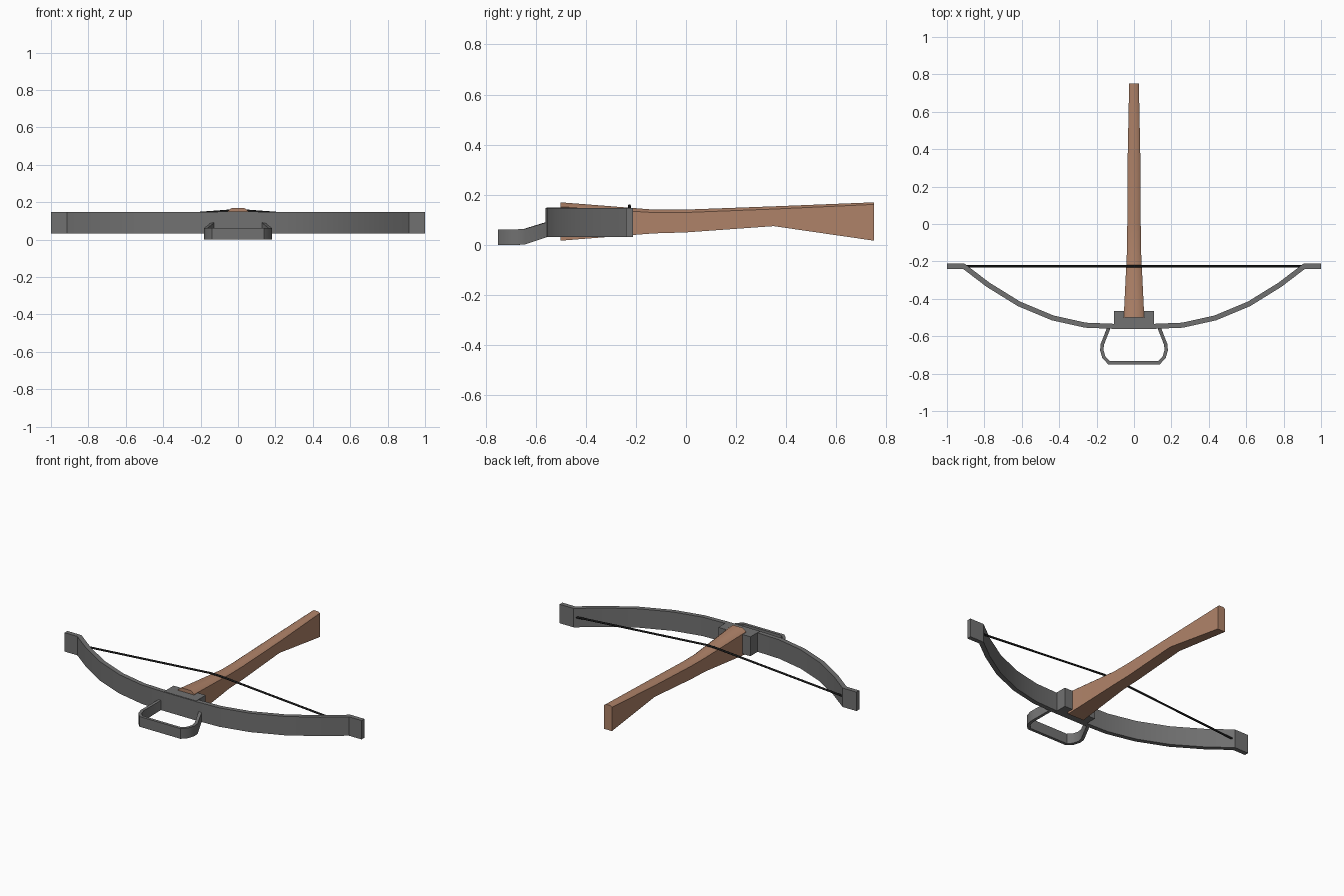
import bpy, bmesh, math
from mathutils import Vector

if "Cube" in bpy.data.objects:
    bpy.data.objects.remove(bpy.data.objects["Cube"])


def material(name, rgb):
    m = bpy.data.materials.new(name)
    m.diffuse_color = (*rgb, 1)
    m.use_nodes = True
    m.node_tree.nodes["Principled BSDF"].inputs["Base Color"].default_value = m.diffuse_color
    return m


STEEL = material("grey steel", (0.165, 0.165, 0.165))
WOOD = material("brown wood", (0.43, 0.225, 0.14))
CORD = material("black cord", (0.01, 0.01, 0.01))


def loft(name, rings, mat, smooth=None):
    """Skin a list of equal-length closed rings and cap both ends."""
    bm = bmesh.new()
    rows = [[bm.verts.new(p) for p in r] for r in rings]
    n = len(rows[0])
    for a, b in zip(rows, rows[1:]):
        for i in range(n):
            j = (i + 1) % n
            bm.faces.new((a[i], a[j], b[j], b[i]))
    bm.faces.new(rows[0])
    bm.faces.new(rows[-1][::-1])
    bmesh.ops.recalc_face_normals(bm, faces=bm.faces)
    me = bpy.data.meshes.new(name)
    bm.to_mesh(me)
    bm.free()
    ob = bpy.data.objects.new(name, me)
    bpy.context.collection.objects.link(ob)
    me.materials.append(mat)
    if smooth:
        bpy.context.view_layer.objects.active = ob
        ob.select_set(True)
        bpy.ops.object.shade_smooth_by_angle(angle=math.radians(smooth))
        ob.select_set(False)
    return ob


def band(name, half, thick, mat, smooth=None):
    """Upright strip along a mirrored path of (x, y, z low, z high)."""
    path = [(-x, y, a, b) for x, y, a, b in half] + half[::-1]
    pts = [Vector(p[:2]) for p in path]
    rings = []
    for i, (x, y, lo, hi) in enumerate(path):
        d1 = (pts[i] - pts[i - 1]).normalized() if i else None
        d2 = (pts[i + 1] - pts[i]).normalized() if i + 1 < len(pts) else d1
        d1 = d1 or d2
        t = (d1 + d2).normalized()
        off = Vector((-t.y, t.x)) * thick / 2 / max(t.dot(d1), 0.5)
        rings.append([(x + off.x, y + off.y, lo), (x + off.x, y + off.y, hi),
                      (x - off.x, y - off.y, hi), (x - off.x, y - off.y, lo)])
    return loft(name, rings, mat, smooth)


# Bow: one bent steel strip with flat tips
bow_path = [(1.0, -0.226), (0.91, -0.226), (0.78, -0.325), (0.615, -0.427),
            (0.435, -0.502), (0.26, -0.541), (0.11, -0.547)]
band("bow", [(x, y, 0.032, 0.147) for x, y in bow_path], 0.027, STEEL, 25)

# Foot stirrup: loop that drops forward below the bow
stirrup = [(0.134, -0.553, 0.033, 0.092), (0.170, -0.645, 0.002, 0.064),
           (0.172, -0.675, 0, 0.062), (0.161, -0.713, 0, 0.062),
           (0.134, -0.741, 0, 0.062)]
band("stirrup", stirrup, 0.018, STEEL, 40)

# Mounting block joining bow and stock
loft("mounting_block", [[(-0.108, y, 0.031), (0.108, y, 0.031),
                         (0.108, y, 0.149), (-0.108, y, 0.149)]
                        for y in (-0.557, -0.465)], STEEL)

# Stock: chamfered section swept back (y, half width, z low, z high)
rings = []
for y, w, lo, hi in [(-0.5, 0.055, 0.017, 0.17), (-0.13, 0.037, 0.046, 0.141),
                     (0.0, 0.036, 0.05, 0.141), (0.35, 0.034, 0.075, 0.154),
                     (0.75, 0.026, 0.017, 0.17)]:
    c = 0.4 * w
    rings.append([(-w, y, lo), (w, y, lo), (w, y, hi - 0.8 * c), (w - c, y, hi),
                  (c - w, y, hi), (-w, y, hi - 0.8 * c)])
loft("stock", rings, WOOD, 50)

# Bow string: thin cord from each tip, lifted over the stock
rings = []
for x, z in [(-0.91, 0.09), (-0.03, 0.156), (0.03, 0.156), (0.91, 0.09)]:
    rings.append([(x, -0.226 + 0.006 * math.cos(a * math.pi / 4),
                   z + 0.006 * math.sin(a * math.pi / 4)) for a in range(8)])
loft("bow_string", rings, CORD, 50)
